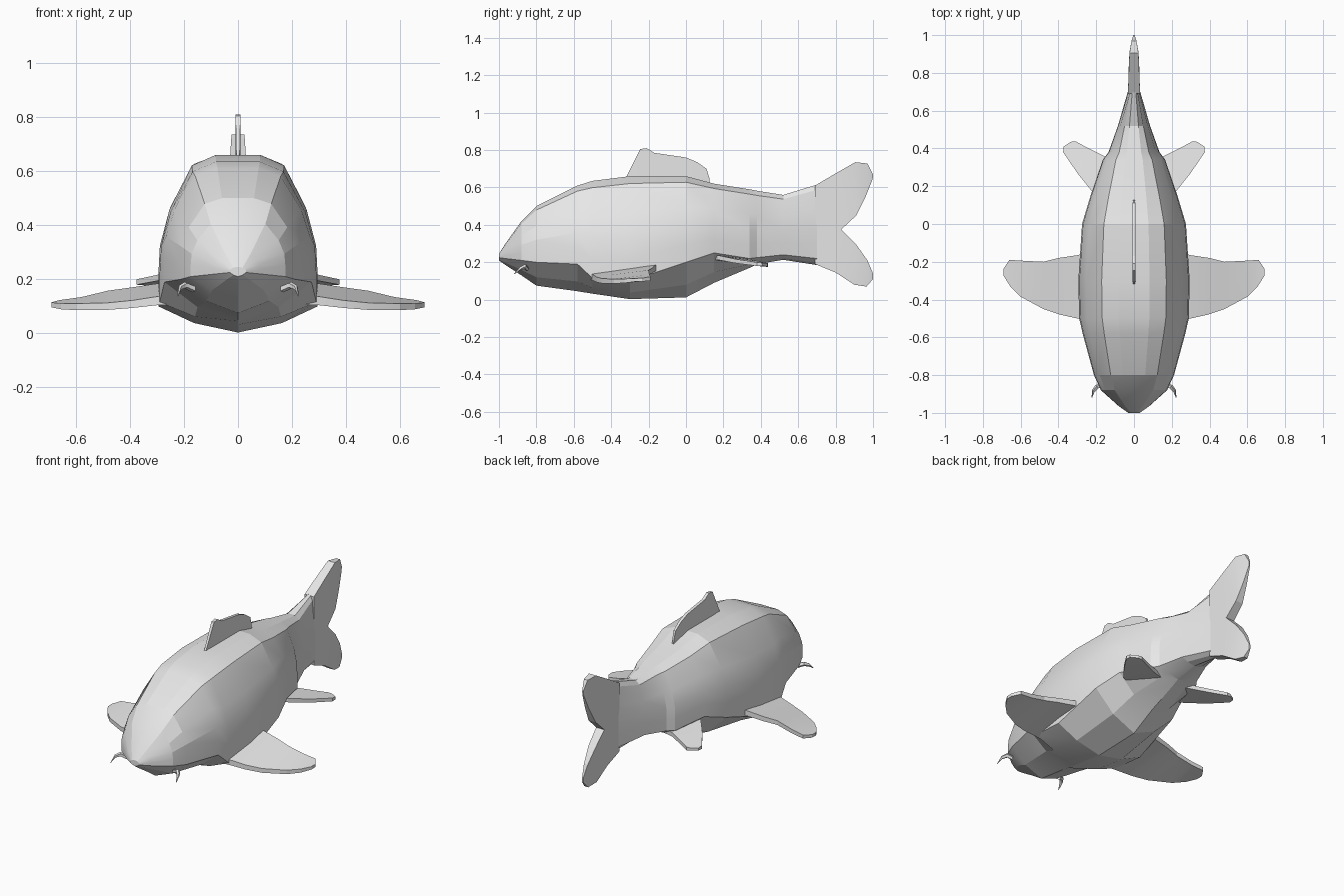
import bpy, bmesh, math
from mathutils import Vector

grey = bpy.data.materials.new("pale grey")
grey.diffuse_color = (0.8, 0.8, 0.8, 1)


def finish(name, bm, angle=12):
    bmesh.ops.recalc_face_normals(bm, faces=bm.faces[:])
    mesh = bpy.data.meshes.new(name)
    bm.to_mesh(mesh)
    bm.free()
    mesh.materials.append(grey)
    ob = bpy.data.objects.new(name, mesh)
    bpy.context.collection.objects.link(ob)
    bpy.ops.object.select_all(action='DESELECT')
    ob.select_set(True)
    bpy.context.view_layer.objects.active = ob
    bpy.ops.object.shade_smooth_by_angle(angle=math.radians(angle))
    return ob


def loft(name, rings, angle=12):
    """Skin closed rings of equal length and cap both ends."""
    bm = bmesh.new()
    rows = [[bm.verts.new(p) for p in r] for r in rings]
    n = len(rows[0])
    for a, b in zip(rows, rows[1:]):
        for i in range(n):
            j = (i + 1) % n
            bm.faces.new((a[i], a[j], b[j], b[i]))
    bm.faces.new(rows[0])
    bm.faces.new(rows[-1])
    return finish(name, bm, angle)


def fin(name, pairs, axis, side=1):
    """Thin plate: each entry is edge point, edge point, half thickness."""
    rings = []
    for a, b, t in pairs:
        a, b, o = Vector(a), Vector(b), Vector(axis) * t
        ring = [a + o, b + o, b - o, a - o]
        rings.append([(p.x * side, p.y, p.z) for p in ring])
    return loft(name, rings)


# Body: y, half width, top, lower side edge, belly bottom
stations = [
    (-1.00, .03, .245, .225, .21), (-.965, .08, .30, .22, .185),
    (-.88, .175, .42, .21, .13), (-.80, .212, .50, .20, .075),
    (-.58, .272, .61, .19, .045), (-.50, .29, .635, .115, .032),
    (-.30, .295, .66, .10, .003), (0, .275, .66, .20, .012),
    (.15, .23, .62, .25, .09), (.34, .165, .59, .22, .17),
    (.38, .135, .582, .225, .19), (.52, .085, .56, .24, .213),
    (.70, .033, .615, .22, .185)]
# width fraction, height fraction above the lower side edge
section = [(.28, 1), (.58, .93), (.86, .64), (.98, .40), (1, .2), (1, 0)]
rings = []
for y, w, top, edge, low in stations:
    half = [(w * fx, y, edge + (top - edge) * fz) for fx, fz in section]
    half.append((w * .55, y, low + (edge - low) * .36))
    rings.append([(0, y, top)] + half + [(0, y, low)]
                 + [(-x, y, z) for x, y, z in reversed(half)])
loft("body", rings, 14)

# Forked tail: outer and inner edge of each lobe
X, Z = (1, 0, 0), (0, 0, 1)
fin("tail_upper_lobe", [
    ((0, .69, .61), (0, .69, .38), .032),
    ((0, .80, .675), (0, .83, .375), .028),
    ((0, .905, .735), (0, .91, .45), .024),
    ((0, .97, .728), (0, .96, .55), .013),
    ((0, 1.0, .67), (0, .998, .645), .004)], X)
fin("tail_lower_lobe", [
    ((0, .69, .19), (0, .69, .38), .032),
    ((0, .80, .145), (0, .83, .375), .028),
    ((0, .90, .08), (0, .91, .295), .024),
    ((0, .965, .07), (0, .97, .21), .013),
    ((0, 1.0, .11), (0, 1.0, .14), .004)], X)

# Dorsal fin
fin("dorsal_fin", [
    ((0, -.32, .655), (0, -.32, .62), .006),
    ((0, -.245, .805), (0, -.26, .62), .009),
    ((0, -.21, .81), (0, -.20, .62), .009),
    ((0, -.17, .785), (0, -.15, .62), .009),
    ((0, 0, .76), (0, 0, .62), .009),
    ((0, .06, .735), (0, .06, .60), .008),
    ((0, .11, .70), (0, .11, .58), .007),
    ((0, .125, .65), (0, .13, .58), .005)], X)

for side, tag in ((1, "left"), (-1, "right")):
    # Pectoral fin: leading and trailing edge from root to tip
    fin("pectoral_fin_" + tag, [
        ((.24, -.51, .125), (.24, -.15, .17), .018),
        ((.30, -.50, .12), (.30, -.165, .168), .016),
        ((.39, -.48, .108), (.40, -.18, .155), .014),
        ((.48, -.45, .10), (.48, -.20, .145), .013),
        ((.60, -.385, .098), (.58, -.195, .122), .012),
        ((.655, -.33, .10), (.66, -.19, .112), .011),
        ((.69, -.275, .105), (.69, -.235, .106), .009)], Z, side)
    # Pelvic fin
    fin("pelvic_fin_" + tag, [
        ((.13, .13, .225), (.09, .34, .20), .014),
        ((.22, .17, .225), (.16, .36, .20), .012),
        ((.30, .27, .205), (.24, .40, .192), .011),
        ((.375, .38, .19), (.31, .438, .185), .010),
        ((.373, .41, .188), (.335, .435, .186), .008)], Z, side)
    # Whisker: short bent tapering spike
    path = [(.165, -.85, .165, .014), (.195, -.862, .178, .013),
            (.215, -.885, .168, .010), (.223, -.918, .138, .002)]
    loft("whisker_" + tag, [
        [((x + r * math.cos(a) * .7) * side, y + r * math.cos(a) * .7,
          z + r * math.sin(a))
         for a in [k * math.tau / 5 for k in range(5)]]
        for x, y, z, r in path], 30)
